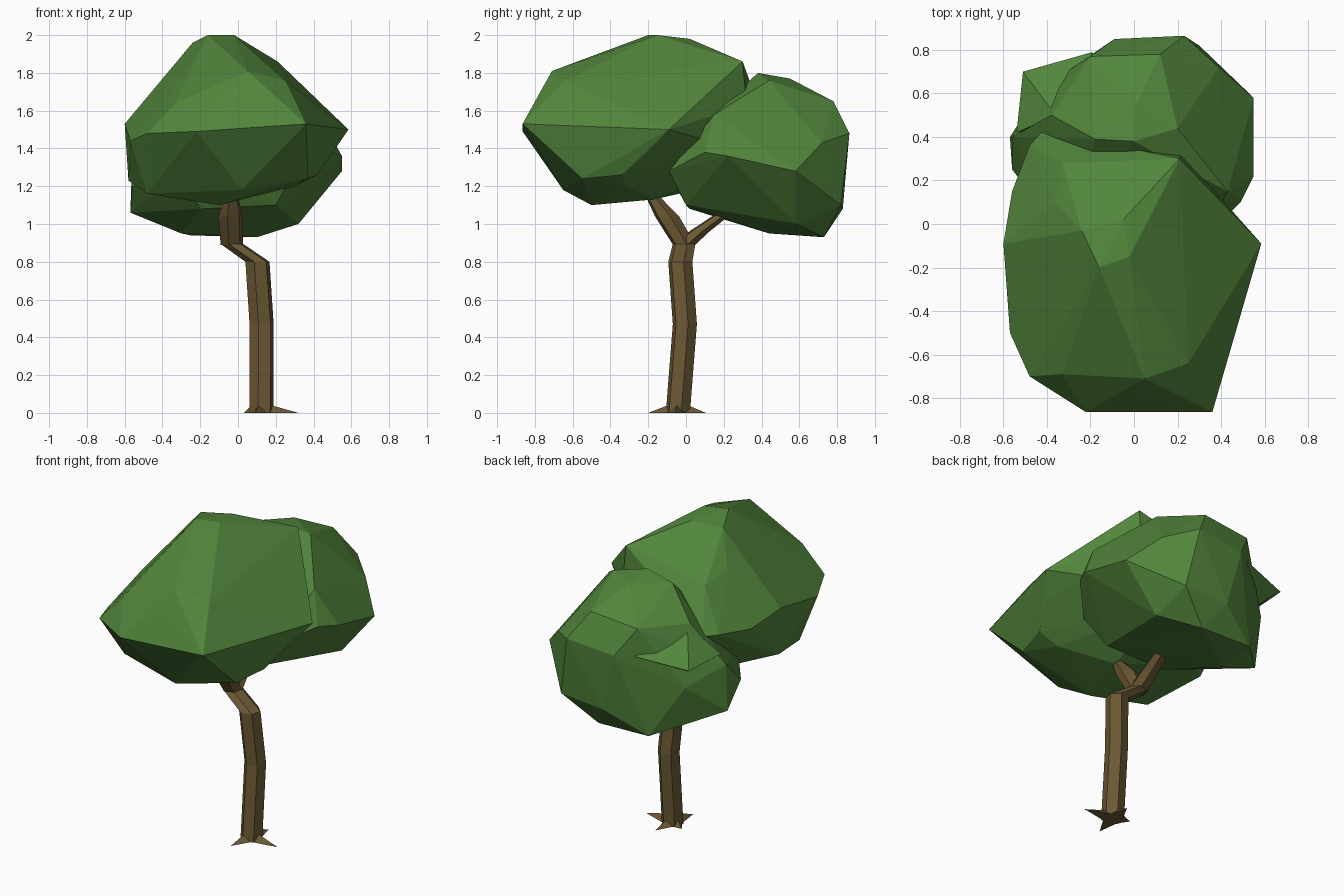
import bpy, bmesh
from math import cos, sin, pi
from mathutils import Vector


def material(name, rgb):
    m = bpy.data.materials.new(name)
    m.diffuse_color = (*rgb, 1)
    return m


LEAF = material("leaf_green", (0.085, 0.235, 0.045))
BARK = material("bark_brown", (0.15, 0.10, 0.035))


def finish(bm, name, mat):
    bmesh.ops.recalc_face_normals(bm, faces=bm.faces[:])
    me = bpy.data.meshes.new(name)
    bm.to_mesh(me)
    bm.free()
    me.materials.append(mat)
    ob = bpy.data.objects.new(name, me)
    bpy.context.collection.objects.link(ob)
    return ob


def clump(name, corners, mat=LEAF):
    """Faceted solid stretched over its corner points."""
    bm = bmesh.new()
    vs = [bm.verts.new(c) for c in corners]
    res = bmesh.ops.convex_hull(bm, input=vs)
    inner = [g for g in res["geom_interior"] if isinstance(g, bmesh.types.BMVert)]
    bmesh.ops.delete(bm, geom=inner, context='VERTS')
    return finish(bm, name, mat)


def limb(name, path, sides=6):
    """Tube of level rings; path = (x, y, z, radius)."""
    bm = bmesh.new()
    rings = [[bm.verts.new((x + r * cos(2 * pi * (i + 0.25) / sides),
                            y + r * sin(2 * pi * (i + 0.25) / sides), z))
              for i in range(sides)] for x, y, z, r in path]
    for a, b in zip(rings, rings[1:]):
        for i in range(sides):
            j = (i + 1) % sides
            bm.faces.new((a[i], a[j], b[j], b[i]))
    bm.faces.new(rings[0])
    bm.faces.new(rings[-1])
    return finish(bm, name, BARK)


# Trunk with its sideways kink, then the fork
limb("trunk", [(0.124, -0.043, 0, 0.066), (0.125, -0.006, 0.47, 0.066),
               (0.103, -0.03, 0.80, 0.066), (-0.033, -0.01, 0.895, 0.062)])
limb("front_branch", [(-0.033, -0.01, 0.89, 0.061), (-0.04, -0.10, 1.04, 0.066),
                      (-0.035, -0.165, 1.13, 0.042), (-0.03, -0.22, 1.22, 0.03)])
limb("back_branch", [(-0.033, -0.01, 0.89, 0.061), (-0.04, 0.07, 0.96, 0.056),
                     (-0.04, 0.18, 1.04, 0.045), (-0.04, 0.27, 1.12, 0.035)])

# Flat root spikes around the foot
foot = Vector((0.122, -0.043, 0))
for k, tip in enumerate([(0.32, -0.06), (0.14, 0.105), (0.03, 0.0), (0.09, -0.20)]):
    tip = Vector((*tip, 0))
    d = (tip - foot).normalized()
    side = Vector((-d.y, d.x, 0)) * 0.045
    root = foot + d * 0.03
    clump(f"root_{k + 1}", [tip, root + side, root - side,
                            root + d * 0.025 + Vector((0, 0, 0.04)),
                            root + Vector((0, 0, 0.04))], BARK)

# Large front leaf clump: crown, front ridge, widest belt, underside, back
clump("front_foliage", [
    (-0.16, -0.2, 2.0), (-0.02, -0.15, 2.0), (-0.05, 0.02, 1.98), (-0.24, -0.03, 1.96),
    (-0.33, -0.69, 1.64), (0.0, -0.77, 1.7), (0.05, -0.71, 1.81), (0.25, -0.64, 1.76),
    (-0.57, -0.5, 1.44), (-0.48, -0.7, 1.48), (-0.22, -0.865, 1.49), (0.36, -0.865, 1.53),
    (0.585, -0.09, 1.5), (-0.6, -0.09, 1.53), (0.5, -0.2, 1.38), (0.42, -0.34, 1.26),
    (-0.48, -0.45, 1.16), (0.02, -0.65, 1.18), (0.37, -0.55, 1.24), (-0.1, -0.5, 1.1),
    (0.0, -0.17, 1.13), (0.3, -0.32, 1.2), (-0.58, -0.1, 1.23), (-0.4, 0.05, 1.18),
    (0.21, 0.30, 1.86), (-0.33, 0.28, 1.74), (0.22, 0.32, 1.63), (-0.36, 0.1, 1.79),
    (-0.56, 0.15, 1.48), (-0.48, 0.36, 1.5), (-0.42, 0.43, 1.5), (0.40, 0.08, 1.45),
    (0.0, 0.3, 1.3)])

# Lower back leaf clump: top, back belt, sides, underside, inner end
clump("back_foliage", [
    (-0.18, 0.39, 1.76), (0.0, 0.38, 1.8), (0.2, 0.44, 1.76), (0.01, 0.55, 1.77),
    (0.12, 0.78, 1.65), (-0.2, 0.77, 1.62), (-0.38, 0.50, 1.60),
    (0.23, 0.865, 1.48), (-0.09, 0.85, 1.45), (-0.43, 0.62, 1.25), (0.39, 0.72, 1.43),
    (0.55, 0.58, 1.28), (0.55, 0.22, 1.36), (0.49, 0.1, 1.38), (0.43, 0.15, 1.58),
    (-0.56, 0.25, 1.2), (-0.57, 0.4, 1.06), (-0.56, 0.4, 1.35),
    (-0.3, 0.44, 0.95), (0.1, 0.73, 0.93), (-0.25, 0.73, 0.94), (0.32, 0.58, 1.0),
    (0.0, 0.83, 1.08), (0.3, 0.82, 1.1),
    (-0.2, 0.02, 1.08), (0.2, 0.0, 1.1), (0.3, -0.09, 1.28), (-0.3, -0.08, 1.25)])

# Pointed leaf ledge jutting from the back left
clump("foliage_ledge", [(-0.51, 0.7, 1.41), (-0.54, 0.42, 1.42), (-0.19, 0.79, 1.45),
                        (-0.36, 0.5, 1.58), (-0.4, 0.55, 1.32), (-0.2, 0.5, 1.4)])
